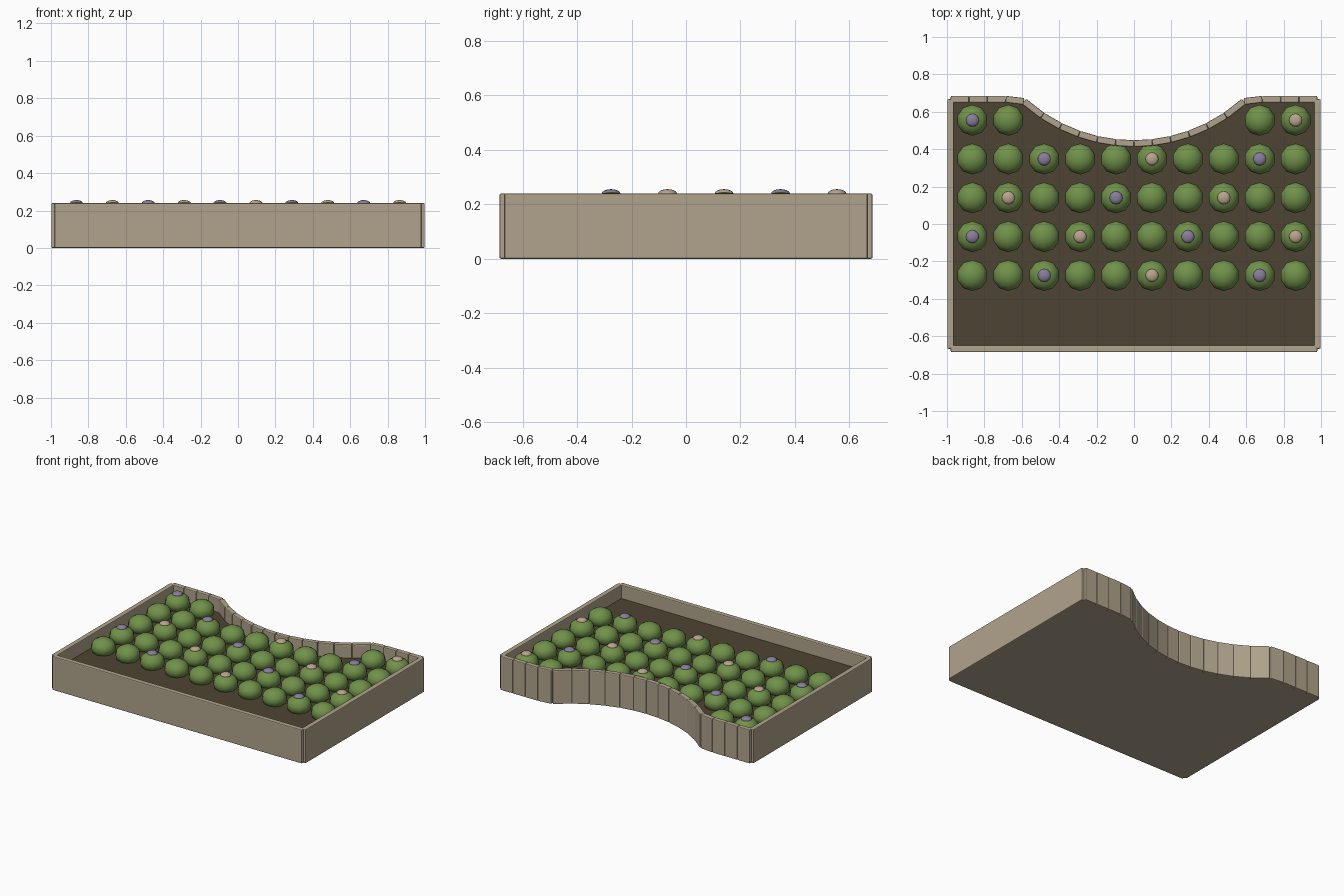
import bpy, bmesh, math
from mathutils import Matrix, Vector

cube = bpy.data.objects.get("Cube")
if cube:
    bpy.data.objects.remove(cube, do_unlink=True)


def material(name, srgb):
    color = [c / 12.92 if c <= 0.04045 else ((c + 0.055) / 1.055) ** 2.4 for c in srgb] + [1]
    mat = bpy.data.materials.new(name)
    mat.use_nodes = True
    mat.diffuse_color = color
    mat.node_tree.nodes["Principled BSDF"].inputs["Base Color"].default_value = color
    return mat


STONE = material("tan stone", (0.69, 0.64, 0.55))
SOIL = material("dark soil", (0.30, 0.265, 0.20))
LEAF = material("leaf green", (0.44, 0.57, 0.29))
PURPLE = material("purple bloom", (0.54, 0.49, 0.61))
PINK = material("dusty pink bloom", (0.73, 0.64, 0.56))

WALL_H, THICK = 0.24, 0.036
SIDE_X, END_Y = 0.98, 0.667
SOIL_TOP = 0.145


def finish(name, bm, mat):
    mesh = bpy.data.meshes.new(name)
    bm.to_mesh(mesh)
    bm.free()
    mesh.materials.append(mat)
    obj = bpy.data.objects.new(name, mesh)
    bpy.context.collection.objects.link(obj)
    return obj


def wall(name, a, b):
    """Bevelled upright block running between two plan points."""
    a, b = Vector(a), Vector(b)
    d, mid = b - a, (a + b) / 2
    bm = bmesh.new()
    bmesh.ops.create_cube(bm, size=1, matrix=(
        Matrix.Translation((mid.x, mid.y, WALL_H / 2))
        @ Matrix.Rotation(math.atan2(d.y, d.x), 4, "Z")
        @ Matrix.Diagonal((d.length, THICK, WALL_H, 1))))
    bevel = finish(name, bm, STONE).modifiers.new("edge", "BEVEL")
    bevel.width, bevel.segments = 0.006, 2


def slab(name, outline, z0, z1, mat):
    """Plan outline extruded between two heights."""
    bm = bmesh.new()
    face = bm.faces.new([bm.verts.new((x, y, z0)) for x, y in outline])
    top = bmesh.ops.extrude_face_region(bm, geom=[face])["geom"]
    verts = [v for v in top if isinstance(v, bmesh.types.BMVert)]
    bmesh.ops.translate(bm, verts=verts, vec=(0, 0, z1 - z0))
    bmesh.ops.recalc_face_normals(bm, faces=bm.faces)
    finish(name, bm, mat)


def dome(name, x, y, z, r, rz, sides, mat):
    bm = bmesh.new()
    bmesh.ops.create_uvsphere(bm, u_segments=sides, v_segments=8, radius=1,
                              matrix=Matrix.Translation((x, y, z)) @ Matrix.Diagonal((r, r, rz, 1)))
    for f in bm.faces:
        f.smooth = True
    finish(name, bm, mat)


# Back line: flat ends with a circular bay scooped out of the middle
def back_y(x):
    if abs(x) > 0.65:
        return END_Y
    return 0.43 + 0.88 - math.sqrt(0.88 ** 2 - x * x)


COUNT = 20
joints = [SIDE_X * (2 * i / COUNT - 1) for i in range(COUNT + 1)]
back = [(x, back_y(x)) for x in joints]

# Walls
wall("front_wall", (-SIDE_X, -END_Y), (SIDE_X, -END_Y))
wall("right_wall", (-SIDE_X, -END_Y), (-SIDE_X, END_Y))
wall("left_wall", (SIDE_X, -END_Y), (SIDE_X, END_Y))
for i in range(COUNT):
    wall(f"back_block_{i + 1}", back[i], back[i + 1])

# Floor and soil
outline = [(SIDE_X, -END_Y), (-SIDE_X, -END_Y)] + back
slab("base_floor", outline, 0, 0.02, STONE)
slab("soil", outline, 0.02, SOIL_TOP, SOIL)

# Planting grid, skipping the places lost to the bay
for row in range(5):
    for col in range(10):
        if row == 0 and 2 <= col <= 7:
            continue
        x, y = (col - 4.5) * 0.192, 0.555 - row * 0.2075
        dome(f"bush_{row}_{col}", x, y, 0.181, 0.083, 0.065, 10, LEAF)
        if (row + col) % 3 == 0:
            dome(f"bloom_{row}_{col}", x, y, 0.239, 0.035, 0.017, 12,
                 PINK if col % 2 else PURPLE)
